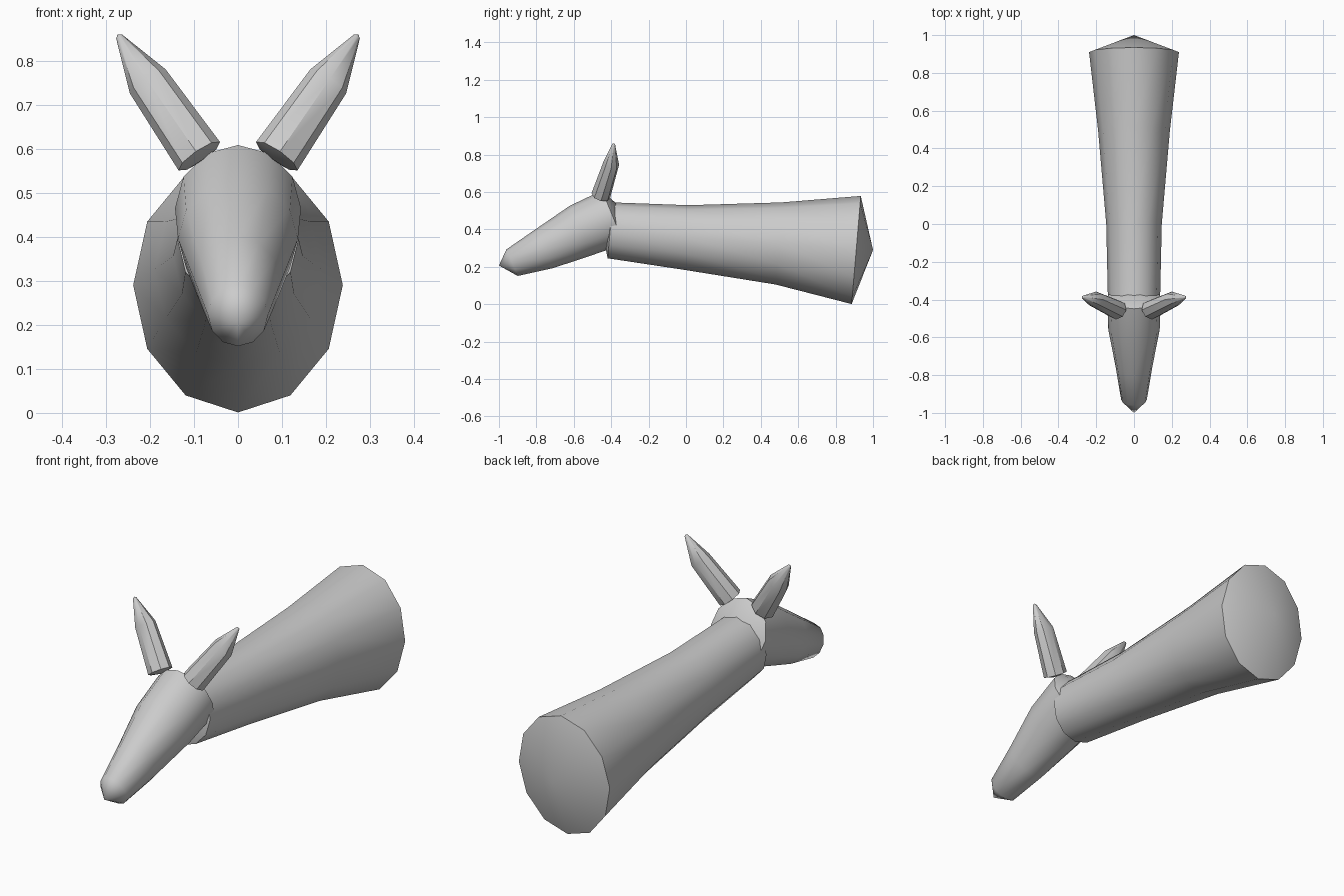
import bpy, bmesh, math
from mathutils import Vector

if "Cube" in bpy.data.objects:
    bpy.data.objects.remove(bpy.data.objects["Cube"])


def loft(name, path, sides, start, end, ref):
    """Tube through (centre, half width, half height) rings, with pointed end caps.
    ref fixes the width direction of the rings."""
    bm = bmesh.new()
    centres = [Vector(p[0]) for p in path]
    rings = []
    for i, (c, w, h) in enumerate(path):
        a, b = centres[max(i - 1, 0)], centres[min(i + 1, len(path) - 1)]
        t = (b - a).normalized()
        v = Vector(ref).cross(t).normalized()
        u = t.cross(v)
        ring = []
        for k in range(sides):
            g = 2 * math.pi * k / sides
            ring.append(bm.verts.new(centres[i] + u * w * math.sin(g) + v * h * math.cos(g)))
        rings.append(ring)
    for r, s in zip(rings, rings[1:]):
        for k in range(sides):
            n = (k + 1) % sides
            bm.faces.new((r[k], r[n], s[n], s[k]))
    for ring, tip in ((rings[0], start), (rings[-1], end)):
        p = bm.verts.new(tip)
        for k in range(sides):
            bm.faces.new((ring[k], ring[(k + 1) % sides], p))
    bmesh.ops.recalc_face_normals(bm, faces=bm.faces)
    mesh = bpy.data.meshes.new(name)
    bm.to_mesh(mesh)
    bm.free()
    ob = bpy.data.objects.new(name, mesh)
    bpy.context.collection.objects.link(ob)
    bpy.ops.object.select_all(action='DESELECT')
    ob.select_set(True)
    bpy.context.view_layer.objects.active = ob
    bpy.ops.object.shade_smooth_by_angle(angle=math.radians(40))
    return ob


# Neck, flaring towards the back
loft("neck", [
    ((0, 0.91, 0.29), 0.238, 0.29),
    ((0, 0.495, 0.325), 0.19, 0.22),
    ((0, 0.0, 0.357), 0.147, 0.173),
    ((0, -0.405, 0.395), 0.138, 0.15),
], 12, (0, 1.0, 0.29), (0, -0.45, 0.40), (1, 0, 0))

# Head, tapering to the nose
loft("head", [
    ((0, -0.39, 0.465), 0.143, 0.155),
    ((0, -0.56, 0.395), 0.136, 0.145),
    ((0, -0.757, 0.297), 0.097, 0.114),
    ((0, -0.93, 0.222), 0.068, 0.077),
], 12, (0, -0.32, 0.49), (0, -1.0, 0.207), (1, 0, 0))

# Ears, splayed outwards
for side, label in ((1, "left"), (-1, "right")):
    loft("ear_" + label, [
        ((side * 0.088, -0.455, 0.583), 0.052, 0.057),
        ((side * 0.205, -0.40, 0.753), 0.043, 0.049),
        ((side * 0.270, -0.387, 0.855), 0.008, 0.008),
    ], 8, (side * 0.082, -0.458, 0.574), (side * 0.273, -0.386, 0.86), (0, 1, 0))
